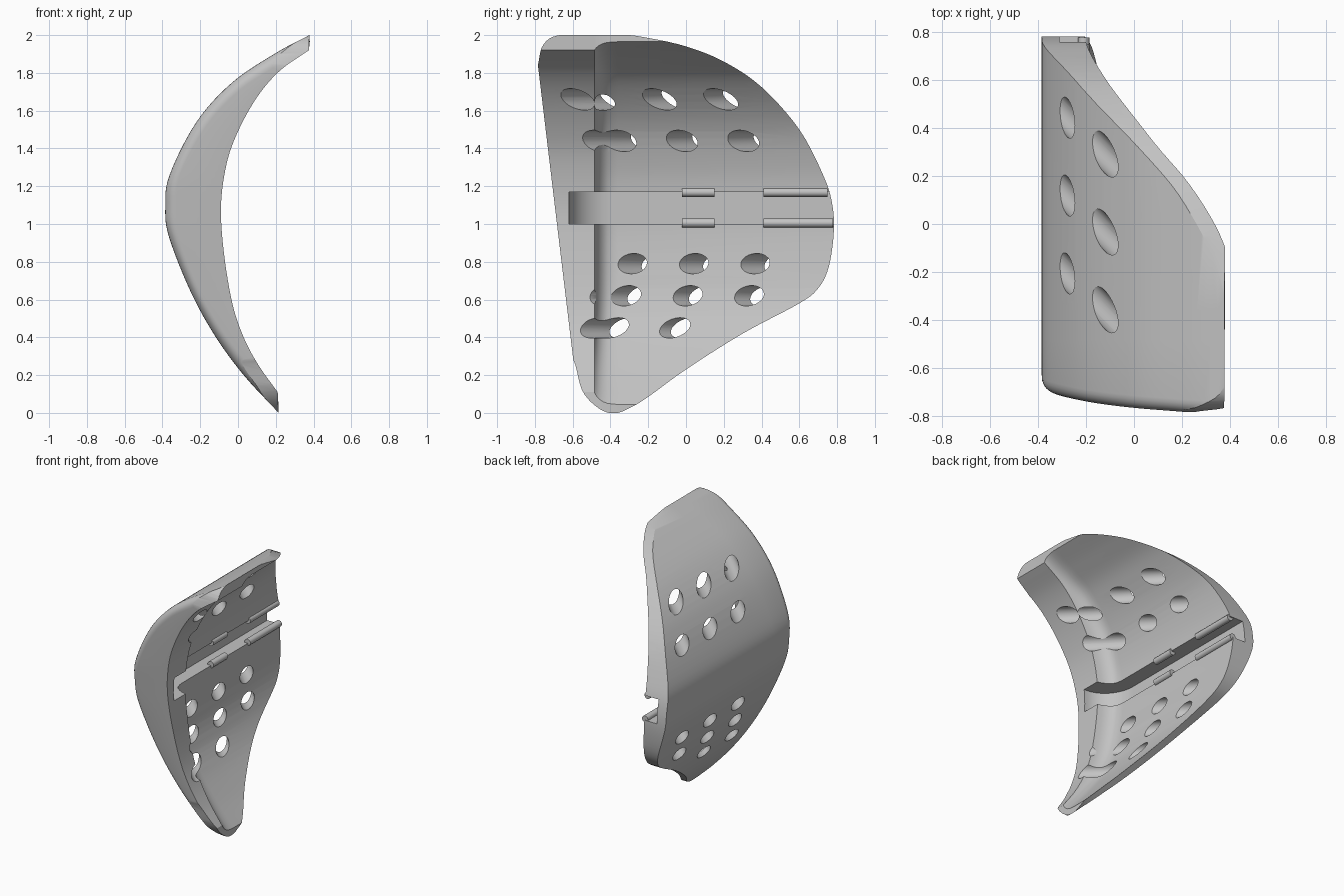
import bpy, bmesh, math
from mathutils import Vector

cube = bpy.data.objects.get("Cube")
if cube:
    bpy.data.objects.remove(cube)

grey = bpy.data.materials.new("light grey")
grey.use_nodes = True
grey.diffuse_color = (0.55, 0.55, 0.55, 1)
grey.node_tree.nodes["Principled BSDF"].inputs["Base Color"].default_value = (0.55, 0.55, 0.55, 1)


def spline(points, steps):
    """Catmull-Rom curve through 2D points."""
    p = [Vector(q) for q in points]
    p = [2 * p[0] - p[1]] + p + [2 * p[-1] - p[-2]]
    out = []
    for a, b, c, d in zip(p, p[1:], p[2:], p[3:]):
        for k in range(steps):
            t = k / steps
            out.append(0.5 * (2 * b + (c - a) * t + (2 * a - 5 * b + 4 * c - d) * t * t
                              + (3 * b - a - 3 * c + d) * t ** 3))
    return out + [p[-2]]


def finish(bm, name):
    bmesh.ops.recalc_face_normals(bm, faces=bm.faces)
    mesh = bpy.data.meshes.new(name)
    bm.to_mesh(mesh)
    bm.free()
    mesh.materials.append(grey)
    obj = bpy.data.objects.new(name, mesh)
    bpy.context.collection.objects.link(obj)
    return obj


def prism(name, ring, depth):
    bm = bmesh.new()
    face = bm.faces.new([bm.verts.new(v) for v in ring])
    moved = bmesh.ops.extrude_face_region(bm, geom=[face])["geom"]
    bmesh.ops.translate(bm, vec=depth, verts=[g for g in moved if isinstance(g, bmesh.types.BMVert)])
    return finish(bm, name)


def rod(bm, start, end, radius, sides=32):
    start, end = Vector(start), Vector(end)
    axis = end - start
    made = bmesh.ops.create_cone(bm, cap_ends=True, segments=sides, radius1=radius,
                                 radius2=radius, depth=axis.length)
    turn = axis.to_track_quat("Z", "Y").to_matrix().to_4x4()
    bmesh.ops.transform(bm, matrix=turn, verts=made["verts"])
    bmesh.ops.translate(bm, vec=(start + end) / 2, verts=made["verts"])


def carve(obj, cutter, operation):
    cutter.hide_render = True
    mod = obj.modifiers.new("carve", "BOOLEAN")
    mod.operation, mod.solver, mod.object = operation, "EXACT", cutter
    bpy.context.view_layer.objects.active = obj
    bpy.ops.object.modifier_apply(modifier=mod.name)
    bpy.data.objects.remove(cutter)


# Cross-sections (x, z): outside, inside of the thick front rim, inside of the thin wall
outer = spline([(.378, 2), (.2, 1.905), (-.03, 1.75), (-.22, 1.54), (-.362, 1.26), (-.385, 1.09),
                (-.365, .93), (-.25, .64), (-.12, .405), (.03, .2), (.215, 0)], 6)
rim = spline([(.375, 1.92), (.22, 1.81), (.1, 1.67), (0, 1.49), (-.06, 1.32), (-.09, 1.1),
              (-.075, .85), (-.03, .58), (.03, .4), (.11, .25), (.21, .11)], 6)
thin = spline([(.38, 1.965), (.22, 1.87), (.06, 1.75), (-.1, 1.53), (-.18, 1.3), (-.205, 1.1),
               (-.2, .9), (-.155, .62), (-.07, .42), (.07, .22), (.214, .045)], 6)

# Shell: rings lofted from the rounded, sloping front edge to the back
bm = bmesh.new()
rings = []
R = .06
for k in range(7):
    angle = k / 6 * math.pi / 2
    setback, inset = R * (1 - math.cos(angle)), R * (1 - math.sin(angle))
    ring = []
    for o, i in zip(outer, rim):
        p = o + (i - o).normalized() * min(inset, (i - o).length * .6)
        ring.append((p.x, -.563 - .12 * p.y + setback, p.y))
    ring += [(i.x, -.563 - .12 * i.y + setback, i.y) for i in reversed(rim)]
    rings.append(ring)
for y, f in ((-.485, 0), (-.475, .3), (-.46, .56), (-.44, .78), (-.415, .92), (-.385, .98), (-.36, 1), (.9, 1)):
    inner = [a.lerp(b, f) for a, b in zip(rim, thin)]
    rings.append([(p.x, y, p.y) for p in outer + inner[::-1]])
loops = [[bm.verts.new(v) for v in ring] for ring in rings]
n = len(loops[0])
for a, b in zip(loops, loops[1:]):
    for j in range(n):
        bm.faces.new((a[j], a[(j + 1) % n], b[(j + 1) % n], b[j]))
for loop in (loops[0], loops[-1]):
    for j in range(n // 2 - 1):
        bm.faces.new((loop[j], loop[j + 1], loop[n - 2 - j], loop[n - 1 - j]))
shell = finish(bm, "curved_shell")

# Side outline (y, z)
outline = spline([(-.85, 1.7), (-.79, 1.82), (-.755, 1.95), (-.65, 2.003), (-.35, 2.003), (-.2, 1.985), (0, 1.94),
                  (.2, 1.86), (.4, 1.725), (.6, 1.5), (.73, 1.25), (.775, 1.1), (.782, .95), (.755, .77),
                  (.7, .66), (.6, .58), (.3, .42), (0, .23), (-.2, .085), (-.3, .025), (-.385, -.003),
                  (-.47, .03), (-.55, .12), (-.6, .29), (-.7, .4)], 5)
carve(shell, prism("outline_cutter", [(-1, p.x, p.y) for p in outline], (2, 0, 0)), "INTERSECT")

# Strap groove with a curved front end
arc = [(-.09 - .22 * math.sin(t), -.38 - .24 * math.cos(t), 1.0)
       for t in (k / 12 * math.pi / 2 for k in range(13))]
groove = arc + [(-.31, 1, 1.0), (.2, 1, 1.0), (.2, -.62, 1.0)]
carve(shell, prism("groove_cutter", groove, (0, 0, .17)), "DIFFERENCE")

# Slanted ventilation holes: (height, outer x, rearmost y, count, radius)
bm = bmesh.new()
for z, x, y, count, radius in ((1.66, -.11, .28, 3, .057), (1.44, -.275, .44, 3, .057),
                               (.79, -.315, .495, 3, .054), (.62, -.24, .42, 3, .054),
                               (.45, -.145, 0, 2, .054)):
    for k in range(count):
        at = Vector((x, y - .325 * k, z))
        way = Vector((1, -1, 0))
        rod(bm, at - way * .12, at + way * .4, radius)
carve(shell, finish(bm, "hole_cutter"), "DIFFERENCE")

# Retaining bars along both lips of the groove
parts = [shell]
for label, z in (("upper", 1.168), ("lower", 1.006)):
    for place, y0, y1 in (("middle", -.02, .15), ("rear", .41, .75 if z > 1.1 else .778)):
        bm = bmesh.new()
        rod(bm, (-.21, y0, z), (-.21, y1, z), .024, 20)
        parts.append(finish(bm, f"{label}_{place}_bar"))

for obj in parts:
    bpy.ops.object.select_all(action="DESELECT")
    obj.select_set(True)
    bpy.context.view_layer.objects.active = obj
    bpy.ops.object.shade_smooth_by_angle(angle=math.radians(30))
